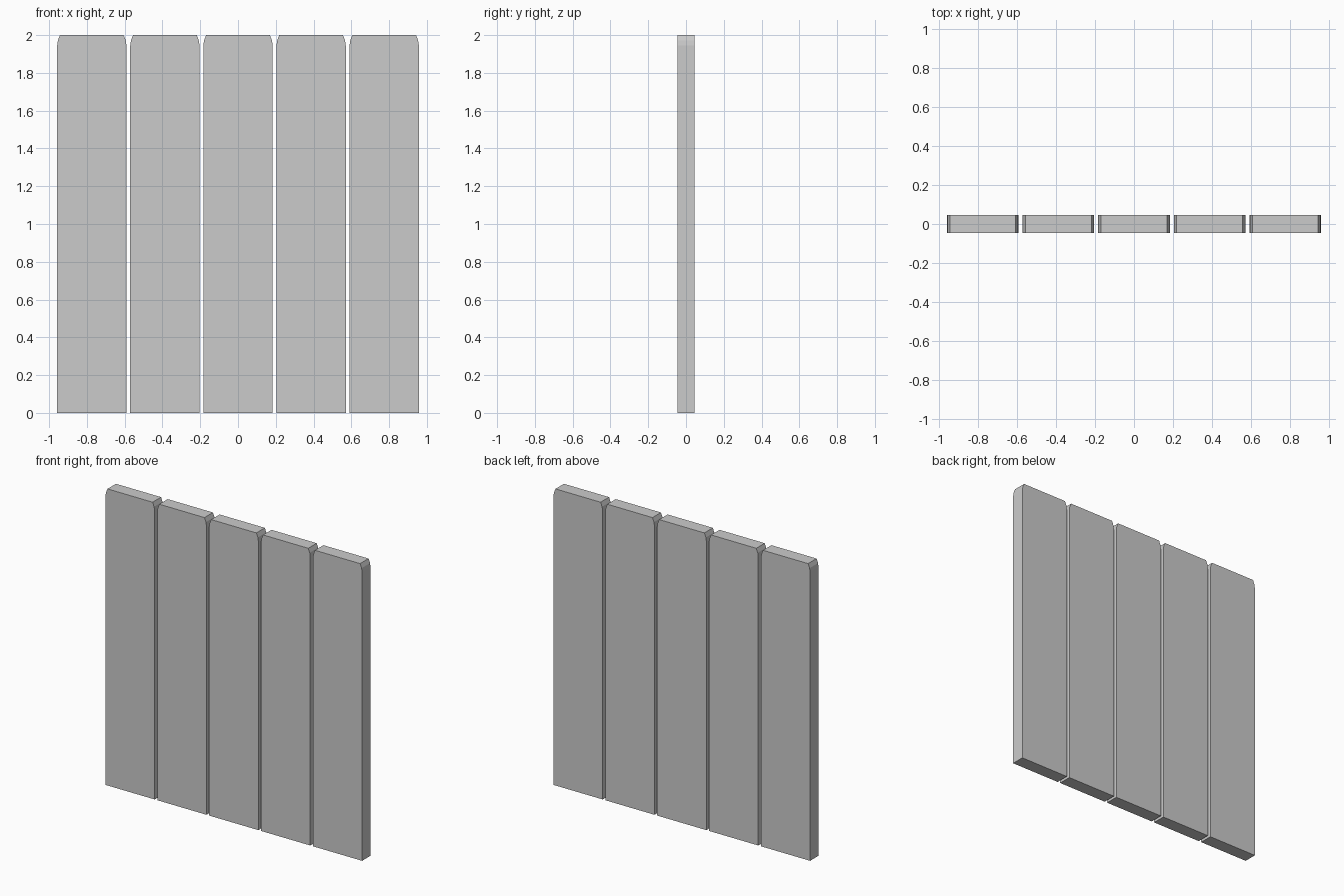
import bpy, bmesh

if "Cube" in bpy.data.objects:
    bpy.data.objects.remove(bpy.data.objects["Cube"])

WIDTH, PITCH, DEPTH, HEIGHT = 0.367, 0.387, 0.09, 2.0


def plank(name, x):
    # Front outline: square foot, softly rounded top corners
    h = WIDTH / 2
    right = [(h, 0), (h, 1.945), (h - 0.004, 1.972), (h - 0.015, HEIGHT)]
    outline = right + [(-px, pz) for px, pz in reversed(right)]
    bm = bmesh.new()
    face = bm.faces.new([bm.verts.new((px, -DEPTH / 2, pz)) for px, pz in outline])
    ext = bmesh.ops.extrude_face_region(bm, geom=[face])
    moved = [v for v in ext["geom"] if isinstance(v, bmesh.types.BMVert)]
    bmesh.ops.translate(bm, verts=moved, vec=(0, DEPTH, 0))
    bmesh.ops.recalc_face_normals(bm, faces=bm.faces)
    mesh = bpy.data.meshes.new(name)
    bm.to_mesh(mesh)
    bm.free()
    obj = bpy.data.objects.new(name, mesh)
    obj.location.x = x
    bpy.context.collection.objects.link(obj)


# Row of five upright planks with narrow gaps
for i in range(5):
    plank(f"plank_{i + 1}", (i - 2) * PITCH)
